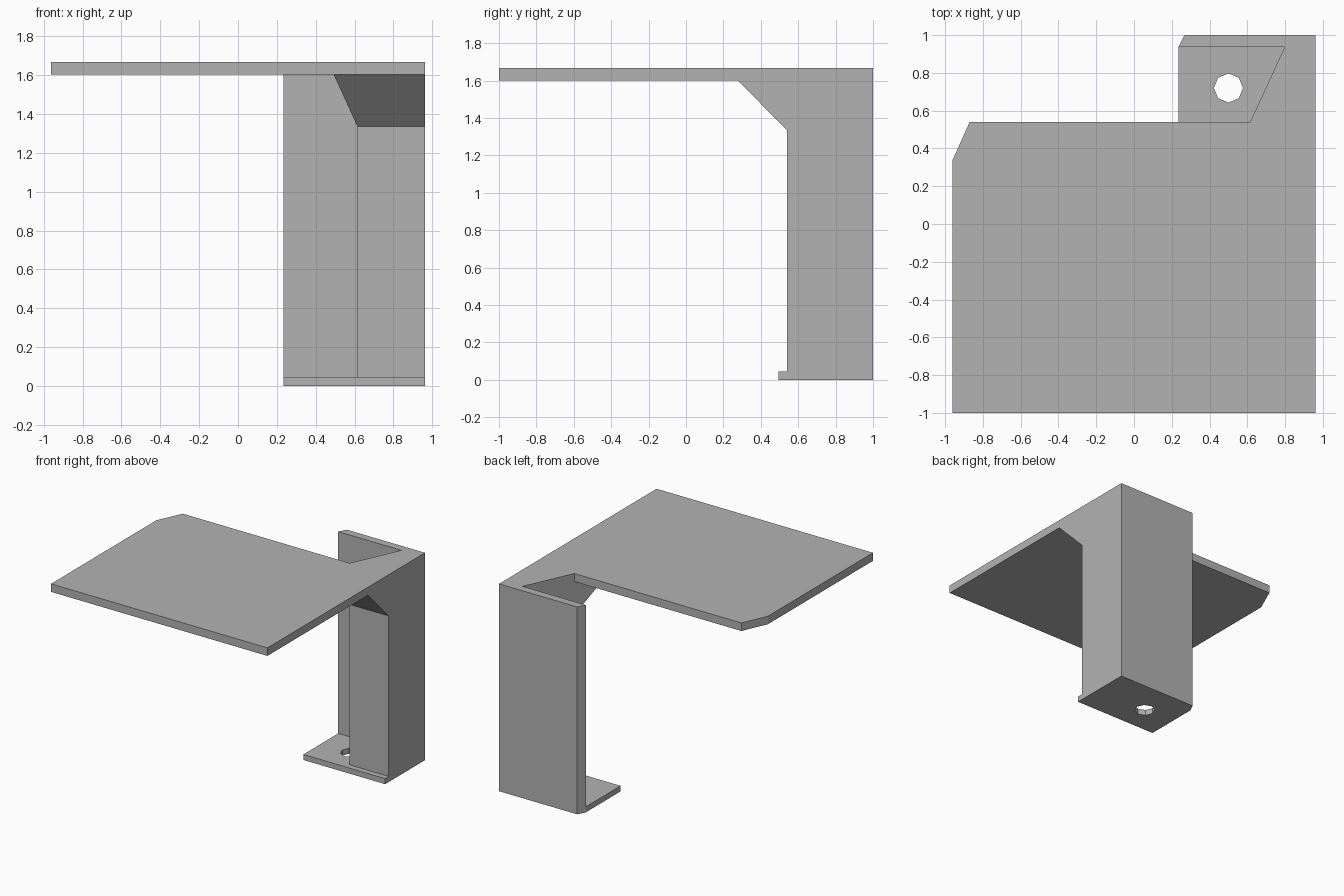
import bpy, bmesh

cube = bpy.data.objects.get("Cube")
if cube:
    bpy.data.objects.remove(cube, do_unlink=True)

# Single grey finish
grey = bpy.data.materials.new("plain_grey")
grey.use_nodes = True
color = (0.45, 0.45, 0.45, 1)
grey.diffuse_color = color
grey.node_tree.nodes["Principled BSDF"].inputs["Base Color"].default_value = color


def prism(name, outline, low, high):
    """Extrude a 3D outline; low and high map each point to the two end caps."""
    bm = bmesh.new()
    a = [bm.verts.new(low(*p)) for p in outline]
    b = [bm.verts.new(high(*p)) for p in outline]
    bm.faces.new(a[::-1])
    bm.faces.new(b)
    for i in range(len(a)):
        j = (i + 1) % len(a)
        bm.faces.new((a[i], a[j], b[j], b[i]))
    bmesh.ops.recalc_face_normals(bm, faces=bm.faces)
    mesh = bpy.data.meshes.new(name)
    bm.to_mesh(mesh)
    bm.free()
    mesh.materials.append(grey)
    obj = bpy.data.objects.new(name, mesh)
    bpy.context.collection.objects.link(obj)
    return obj


def slab(name, outline, z0, z1):
    return prism(name, outline, lambda x, y: (x, y, z0), lambda x, y: (x, y, z1))


R, L, BACK, FACE = 0.962, 0.235, 1.0, 0.54   # right edge, post left, rear, post front
TOP, UNDER = 1.667, 1.602
PLATE = 0.045


def slant(y):
    """x of the slanted inner wall at depth y."""
    return 0.615 + (y - FACE) * 0.46


# Table top with one clipped corner
slab("table_top", [(-R, -1), (R, -1), (R, FACE), (-0.87, FACE), (-R, 0.335)], UNDER, TOP)

# Upright post: rear wall plus a solid slanted rib
rear_corner = [(R, BACK), (0.267, BACK), (L, 0.937)]
slab("upright_post", [(R, FACE)] + rear_corner + [(slant(0.937), 0.937), (slant(FACE), FACE)], PLATE, TOP)

# Sloped brace under the top
prism("corner_brace", [(0.275, UNDER), (FACE, UNDER), (FACE, 1.335)],
      lambda y, z: (slant(y), y, z), lambda y, z: (R, y, z))

# Foot plate with an eight-sided bolt hole
foot = slab("foot_plate", [(R, 0.495)] + rear_corner + [(L, 0.495)], 0, PLATE)
bpy.ops.mesh.primitive_cylinder_add(vertices=8, radius=0.077, depth=0.3, location=(0.5, 0.72, 0))
cutter = bpy.context.object
cutter.name = "bolt_hole_cutter"
cutter.hide_render = True
cutter.hide_set(True)
hole = foot.modifiers.new("bolt_hole", "BOOLEAN")
hole.operation = "DIFFERENCE"
hole.solver = "EXACT"
hole.object = cutter
